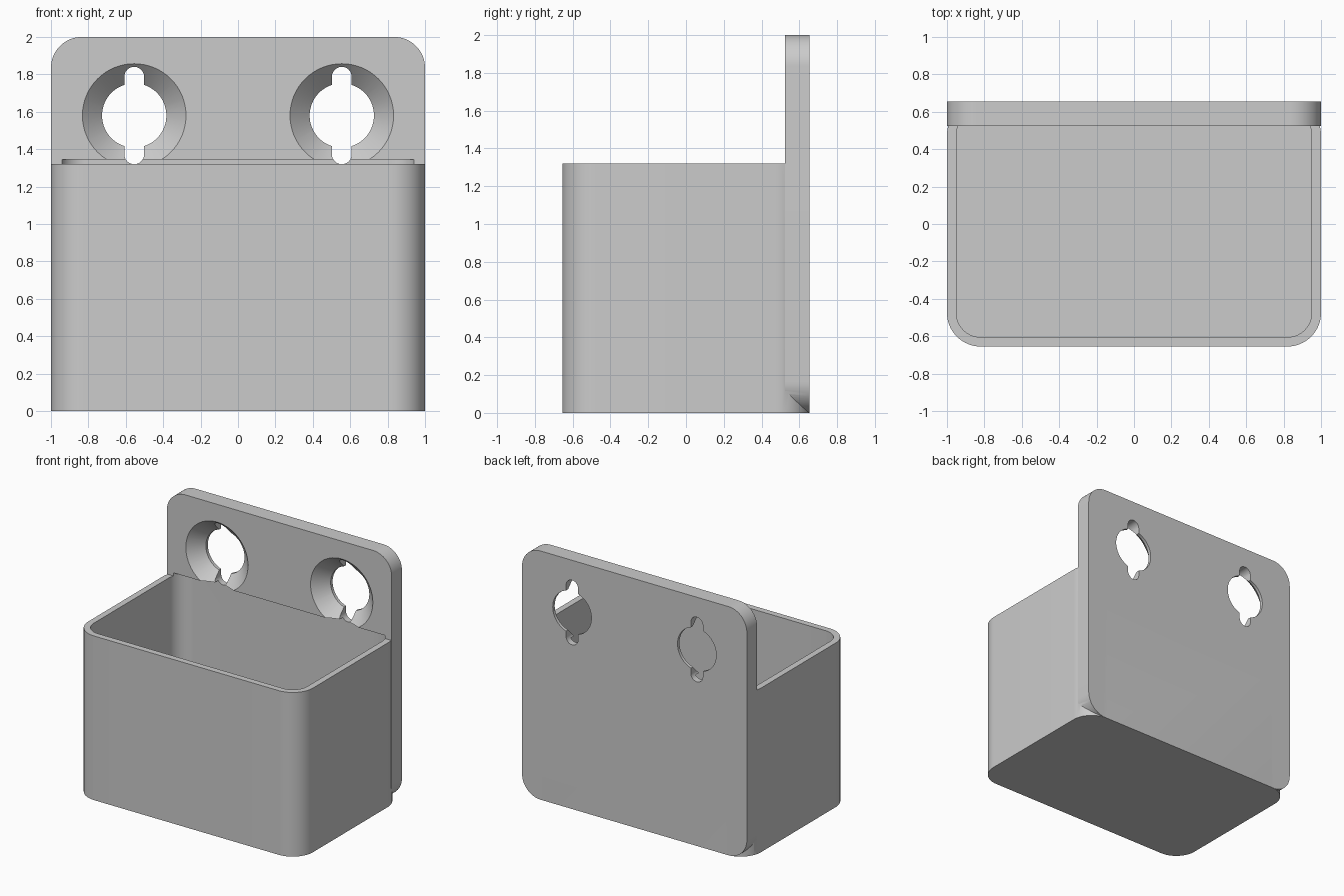
import bpy, bmesh
from math import sin, cos, pi, radians
from mathutils import Matrix

old = bpy.data.objects.get("Cube")
if old:
    bpy.data.objects.remove(old, do_unlink=True)

WALL = 0.05
DEPTH = 0.655          # half depth of the whole body
PLATE_FRONT = 0.525
BOX_TOP = 1.32

grey = bpy.data.materials.new("plain_grey")
grey.use_nodes = True
colour = (0.6, 0.6, 0.6, 1)
grey.diffuse_color = colour
grey.node_tree.nodes["Principled BSDF"].inputs["Base Color"].default_value = colour


def prism(name, half_w, half_h, radius, length, matrix, steps=16):
    """Rounded rectangle extruded along local z, then placed by matrix."""
    bm = bmesh.new()
    verts = []
    for i, (sx, sy) in enumerate([(1, 1), (-1, 1), (-1, -1), (1, -1)]):
        for s in range(steps + 1):
            a = (i + s / steps) * pi / 2
            verts.append(bm.verts.new((sx * (half_w - radius) + radius * cos(a),
                                       sy * (half_h - radius) + radius * sin(a), 0)))
    bmesh.ops.remove_doubles(bm, verts=bm.verts, dist=1e-5)
    face = bm.faces.new([v for v in verts if v.is_valid])
    top = bmesh.ops.extrude_face_region(bm, geom=[face])["geom"]
    bmesh.ops.translate(bm, vec=(0, 0, length),
                        verts=[g for g in top if isinstance(g, bmesh.types.BMVert)])
    return finish(name, bm, matrix)


def cone(name, r_start, r_end, length, matrix):
    """Cone or cylinder from z = 0 to z = length, then placed by matrix."""
    bm = bmesh.new()
    bmesh.ops.create_cone(bm, cap_ends=True, segments=64, radius1=r_start, radius2=r_end,
                          depth=length, matrix=Matrix.Translation((0, 0, length / 2)))
    return finish(name, bm, matrix)


def finish(name, bm, matrix):
    bmesh.ops.transform(bm, matrix=matrix, verts=bm.verts)
    bmesh.ops.recalc_face_normals(bm, faces=bm.faces)
    mesh = bpy.data.meshes.new(name)
    bm.to_mesh(mesh)
    bm.free()
    mesh.materials.append(grey)
    obj = bpy.data.objects.new(name, mesh)
    bpy.context.collection.objects.link(obj)
    return obj


def combine(target, tool, operation):
    mod = target.modifiers.new(operation, 'BOOLEAN')
    mod.operation, mod.solver, mod.object = operation, 'EXACT', tool
    bpy.context.view_layer.objects.active = target
    bpy.ops.object.modifier_apply(modifier=mod.name)
    bpy.data.objects.remove(tool, do_unlink=True)


def facing_back(x, y, z):
    """Local z points towards +y."""
    return Matrix.Translation((x, y, z)) @ Matrix.Rotation(radians(-90), 4, 'X')


# Bin body and back plate
holder = prism("wall_bin", 1, DEPTH, 0.18, BOX_TOP, Matrix.Identity(4))
plate = prism("back_plate", 1, 1, 0.165, DEPTH - PLATE_FRONT, facing_back(0, PLATE_FRONT, 1))
combine(holder, plate, 'UNION')

# Cavity, reaching slightly into the plate above the rim
cavity = prism("cavity", 1 - WALL, DEPTH - WALL, 0.13, 1.345 - WALL,
               Matrix.Translation((0, 0, WALL)))
combine(holder, cavity, 'DIFFERENCE')

# Countersunk mounting holes with keyhole slots
for x in (-0.555, 0.555):
    slope = 0.105
    sink = cone("countersink", 0.277 + 0.02, 0.172, slope + 0.02,
                facing_back(x, PLATE_FRONT - 0.02, 1.58))
    bore = cone("bore", 0.172, 0.172, 0.3, facing_back(x, PLATE_FRONT - 0.02, 1.58))
    slot = prism("slot", 0.053, 0.26, 0.0529, 0.3, facing_back(x, PLATE_FRONT - 0.02, 1.58))
    for tool in (sink, bore, slot):
        combine(holder, tool, 'DIFFERENCE')

bpy.ops.object.select_all(action='DESELECT')
holder.select_set(True)
bpy.context.view_layer.objects.active = holder
bpy.ops.object.shade_smooth_by_angle(angle=radians(30))
